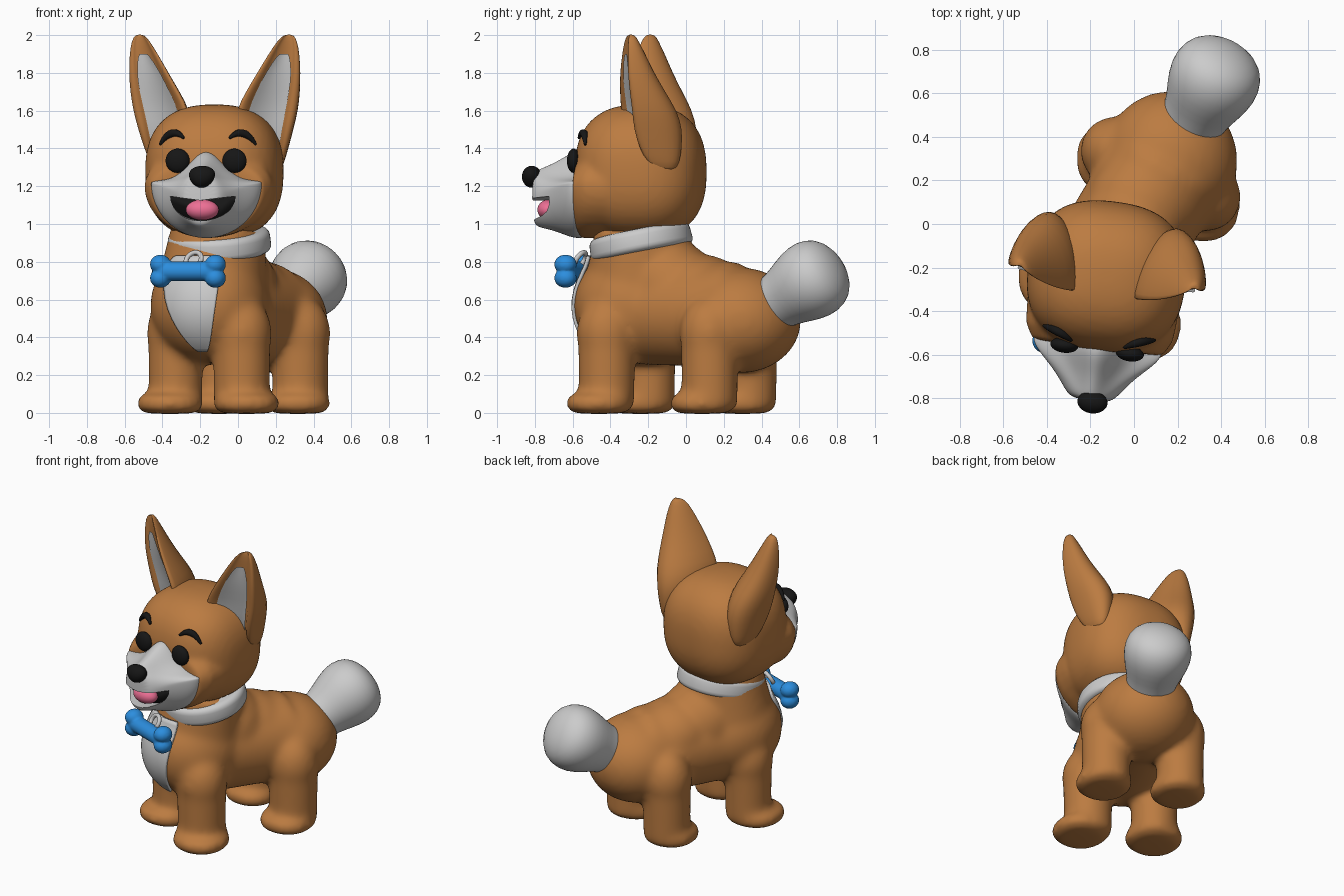
import bpy, bmesh
from math import sin, cos, pi, radians, exp
from mathutils import Vector, Matrix
from mathutils.bvhtree import BVHTree

if "Cube" in bpy.data.objects:
    bpy.data.objects.remove(bpy.data.objects["Cube"])


def material(name, *rgb):
    m = bpy.data.materials.new(name)
    m.diffuse_color = (*rgb, 1)
    m.use_nodes = True
    m.node_tree.nodes["Principled BSDF"].inputs["Base Color"].default_value = m.diffuse_color
    return m


FUR = material("fur", 0.5, 0.2, 0.053)
BLACK = material("black", 0.008, 0.008, 0.008)
BLUE = material("blue", 0.025, 0.27, 0.73)
PINK = material("pink", 0.85, 0.16, 0.3)


def finish(name, bm, mat=None, subsurf=0, voxel=0, smooth=8):
    bmesh.ops.recalc_face_normals(bm, faces=bm.faces)
    me = bpy.data.meshes.new(name)
    bm.to_mesh(me)
    bm.free()
    me.polygons.foreach_set("use_smooth", [True] * len(me.polygons))
    ob = bpy.data.objects.new(name, me)
    bpy.context.collection.objects.link(ob)
    if mat:
        me.materials.append(mat)
    if voxel:
        r = ob.modifiers.new("remesh", 'REMESH')
        r.mode, r.voxel_size, r.use_smooth_shade = 'VOXEL', voxel, True
        s = ob.modifiers.new("smooth", 'SMOOTH')
        s.factor, s.iterations = 0.5, smooth
    if subsurf:
        s = ob.modifiers.new("subsurf", 'SUBSURF')
        s.levels = s.render_levels = subsurf
    return ob


def face_front(ob):
    """Open sheets look towards the front."""
    if sum(p.normal.y for p in ob.data.polygons) > 0:
        ob.data.flip_normals()
    return ob


def blob(bm, c, r, power=2.0, plan=None):
    """Ellipsoid, boxier when power is above 2; plan is the power of the outline seen from above."""
    plan = plan or power
    for v in bmesh.ops.create_icosphere(bm, subdivisions=4, radius=1)["verts"]:
        x, y, z = (abs(a) for a in v.co)
        k = ((x ** plan + y ** plan) ** (power / plan) + z ** power) ** (-1 / power)
        v.co = Vector(c) + Vector(a * k * b for a, b in zip(v.co, r))


def rod(bm, a, b, r1, r2):
    a, b = Vector(a), Vector(b)
    q = (b - a).to_track_quat('Z', 'Y').to_matrix().to_4x4()
    bmesh.ops.create_cone(bm, cap_ends=True, segments=32, radius1=r1, radius2=r2,
                          depth=(b - a).length, matrix=Matrix.Translation((a + b) / 2) @ q)


def loft(rows, closed=True):
    bm = bmesh.new()
    rings = [[bm.verts.new(p) for p in row] for row in rows]
    n = len(rings[0])
    for a, b in zip(rings, rings[1:]):
        for i in range(n if closed else n - 1):
            j = (i + 1) % n
            bm.faces.new((a[i], a[j], b[j], b[i]))
    if closed:
        bm.faces.new(rings[0])
        bm.faces.new(rings[-1])
    return bm


def ball(name, c, r, mat):
    bm = bmesh.new()
    blob(bm, c, r)
    return finish(name, bm, mat)


# Body with legs and paws, fused into one soft skin
bm = bmesh.new()
for c, r in [((.165, .29, .49), (.31, .32, .28)), ((-.05, -.08, .66), (.26, .25, .26)),
             ((-.15, -.265, .57), (.315, .33, .31)), ((.03, .08, .62), (.25, .25, .22))]:
    blob(bm, c, r)
rod(bm, (-.14, -.24, .54), (.15, .26, .52), .285, .28)
rod(bm, (-.15, -.25, .58), (-.1, -.23, .98), .3, .25)
legs = [((.02, -.42), .148, (.045, -.46), .173), ((-.33, -.2), .142, (-.36, -.24), .175),
        ((.33, .125), .148, (.317, .085), .17), ((-.09, .335), .145, (-.1, .3), .168)]
for (x, y), r, (px, py), pr in legs:
    rod(bm, (x, y, .03), (x, y, .42), r, r + .005)
    blob(bm, (px, py, .05), (pr, pr, .055), 4, 2.2)
    blob(bm, (x, y, .42), (r + .012, r + .012, .2))
body = finish("body", bm, FUR, voxel=.018, smooth=22)

# Chest patch, projected on the body
dg = bpy.context.evaluated_depsgraph_get()
tree = BVHTree.FromObject(body, dg)
rows = []
for z, x0, x1 in [(.83, -.335, -.09), (.78, -.37, -.095), (.7, -.39, -.1), (.6, -.385, -.115), (.5, -.35, -.13),
                  (.42, -.3, -.14), (.36, -.25, -.15), (.33, -.21, -.16)]:
    row = []
    for i in range(13):
        x = x0 + (x1 - x0) * i / 12
        hit = tree.ray_cast(Vector((x, -2, z)), Vector((0, 1, 0)))[0]
        row.append((x, (hit.y if hit else -.45) - .012, z))
    rows.append(row)
patch = face_front(finish("chest_patch", loft(rows, closed=False), subsurf=1))
sol = patch.modifiers.new("thickness", 'SOLIDIFY')
sol.thickness, sol.offset = .02, 0

# Tail, turned around its own axis
q = Vector((.115, .22, .14)).to_track_quat('Z', 'Y')
prof = [(0, .02), (0, .135), (.02, .148), (.1, .158), (.18, .188), (.28, .217), (.37, .205),
        (.43, .16), (.465, .08), (.47, .01)]
finish("tail", loft([[Vector((.25, .44, .56)) + q @ Vector((r * cos(k * pi / 12), r * sin(k * pi / 12), t))
                      for k in range(24)] for t, r in prof]), subsurf=1)

# Collar
bm = bmesh.new()
bmesh.ops.create_cone(bm, cap_ends=True, segments=64, radius1=.277, radius2=.268, depth=.12)
collar = finish("collar", bm)
collar.location = (-.1, -.24, .905)
collar.rotation_euler = (radians(11), radians(-3), 0)
bev = collar.modifiers.new("round", 'BEVEL')
bev.width, bev.segments = .035, 4

# Tag ring and bone tag
bpy.ops.mesh.primitive_torus_add(location=(-.235, -.56, .81), rotation=(radians(60), 0, radians(-30)),
                                 major_radius=.045, minor_radius=.013)
bpy.context.object.name = "tag_ring"
bpy.ops.object.shade_smooth()
bm = bmesh.new()
rod(bm, (-.15, 0, 0), (.15, 0, 0), .052, .052)
for sx in (-1, 1):
    for sz in (-1, 1):
        blob(bm, (.155 * sx, 0, .036 * sz), (.055, .06, .052))
bone = finish("bone_tag", bm, BLUE, voxel=.008, smooth=5)
bone.location = (-.265, -.585, .75)
bone.rotation_euler = (0, 0, radians(-20))

# ---- Head parts: built facing straight ahead, then turned together ----
HZ, HR = 1.275, (.363, .345, .358)


def face_y(x, z):
    k = 1 - abs(x / HR[0]) ** 2.5 - abs((z - HZ) / HR[2]) ** 2.5
    return -HR[1] * max(k, 0) ** .4


def oval(y, rx, z0, zm, z1, bridge=0.0, n=32):
    """Ring round the snout; bridge turns its upper half into a narrow ridge between the eyes."""
    pts = []
    for k in range(n):
        c, s = cos(k * 2 * pi / n), sin(k * 2 * pi / n)
        up = bridge * (exp(-(c / .38) ** 2) + .12 * s * abs(c)) + (1 - bridge) * s
        pts.append((rx * c, y, zm + ((z1 - zm) * up if s > 0 else (zm - z0) * s)))
    return pts


# Head with full cheeks reaching the snout
bm = loft([oval(*s) for s in [(-.33, .3, .925, 1.2, 1.33), (-.26, .34, .925, 1.2, 1.4), (-.15, .35, .93, 1.2, 1.4),
                              (0, .25, .97, 1.1, 1.3)]])
blob(bm, (0, 0, HZ), HR, 2.5)
parts = [finish("head", bm, FUR, voxel=.016, smooth=10)]

# Muzzle with an open mouth cut into it
muzzle = finish("muzzle", loft([oval(*s) for s in [
    (-.27, .3, .93, 1.22, 1.38, 1), (-.335, .303, .92, 1.22, 1.4, 1), (-.39, .255, .935, 1.205, 1.375, .85),
    (-.45, .19, .96, 1.185, 1.335, .6), (-.51, .142, .975, 1.16, 1.305, .3),
    (-.555, .11, .985, 1.145, 1.285, .1), (-.575, .07, 1.02, 1.14, 1.26)]]), subsurf=2)


def smile(y):
    top = [(x * .0175, 1.125 + .022 * abs(x / 10)) for x in range(-10, 11)]
    low = [(.175 * cos(a * pi / 14), 1.145 - .128 * sin(a * pi / 14)) for a in range(1, 14)]
    return [(x, y, z) for x, z in top + low]


cutter = finish("mouth_cutter", loft([smile(-.8), smile(-.425)]))
cutter.hide_render = True
boo = muzzle.modifiers.new("mouth", 'BOOLEAN')
boo.operation, boo.object, boo.solver = 'DIFFERENCE', cutter, 'EXACT'
dg = bpy.context.evaluated_depsgraph_get()
muzzle.data = bpy.data.meshes.new_from_object(muzzle.evaluated_get(dg))
muzzle.modifiers.clear()
bpy.data.objects.remove(cutter)
bpy.ops.object.select_all(action='DESELECT')
muzzle.select_set(True)
bpy.context.view_layer.objects.active = muzzle
bpy.ops.object.shade_smooth_by_angle(angle=radians(40))
parts.append(muzzle)
parts.append(finish("mouth_inside", loft([smile(-.467), smile(-.41)]), BLACK))
parts.append(ball("tongue", (0, -.49, 1.075), (.088, .06, .055), PINK))

# Nose: wide on top, narrow below
nose = ball("nose", (.01, -.58, 1.25), (.068, .052, .058), BLACK)
for v in nose.data.vertices:
    v.co.x *= 1 + 3.5 * (v.co.z - 1.25)
parts.append(nose)

# Ear cross-section: round back, broad rim, hollow front
hollow = [(-.6, .06), (-.35, .13), (0, .16), (.35, .13), (.6, .06)]
back = [(cos(k * pi / 8), sin(k * pi / 8)) for k in range(9)]
section = back + [(-.95, -.1), (-.72, -.08)] + hollow + [(.72, -.08), (.95, -.1)]
ear_rows = [(1.27, .25, .33, .14, .08), (1.33, .2, .36, .07, .18), (1.4, .16, .385, .03, .23), (1.5, .12, .415, -.005, .27),
            (1.6, .12, .442, -.015, .25), (1.7, .175, .455, -.025, .2), (1.8, .235, .46, -.03, .15),
            (1.9, .295, .455, -.025, .1), (1.97, .34, .443, -.02, .06), (2.005, .375, .422, -.01, .03)]


def ear_point(row, u, v, s, lift=0):
    z, x0, x1, yf, d = row
    h = (x1 - x0) / 2
    if lift and z > 1.85:
        u *= .6
    return (s * ((x0 + x1) / 2 + u * h), yf + v * d + .35 * u * h - lift, z)


for s, side in ((1, "left"), (-1, "right")):
    parts.append(finish("ear_" + side, loft([[ear_point(r, u, v, s) for u, v in section]
                                             for r in ear_rows]), FUR, subsurf=1))
    inner = loft([[ear_point(r, u, v, s, .014) for u, v in hollow] for r in ear_rows[2:8]], closed=False)
    parts.append(face_front(finish("inner_ear_" + side, inner, subsurf=1)))
    # Eye and brow
    parts.append(ball("eye_" + side, (s * .152, face_y(.15, 1.33) - .01, 1.335), (.064, .035, .064), BLACK))
    cu = bpy.data.curves.new("brow_" + side, 'CURVE')
    cu.dimensions, cu.bevel_depth, cu.bevel_resolution = '3D', .019, 3
    cu.use_fill_caps = True
    sp = cu.splines.new('POLY')
    sp.points.add(12)
    for i, p in enumerate(sp.points):
        t = i / 12
        x, z = .122 + .135 * t, 1.455 + .17 * t * (1 - t) - .035 * t
        p.co = (s * x, face_y(x, z) - .006, z, 1)
        p.radius = .35 + .75 * sin(pi * t)
    cu.materials.append(BLACK)
    brow = bpy.data.objects.new("brow_" + side, cu)
    bpy.context.collection.objects.link(brow)
    parts.append(brow)

turn = Matrix.Translation((-.125, -.24, 0)) @ Matrix.Rotation(radians(-7.5), 4, 'Z')
for ob in parts:
    ob.matrix_world = turn
